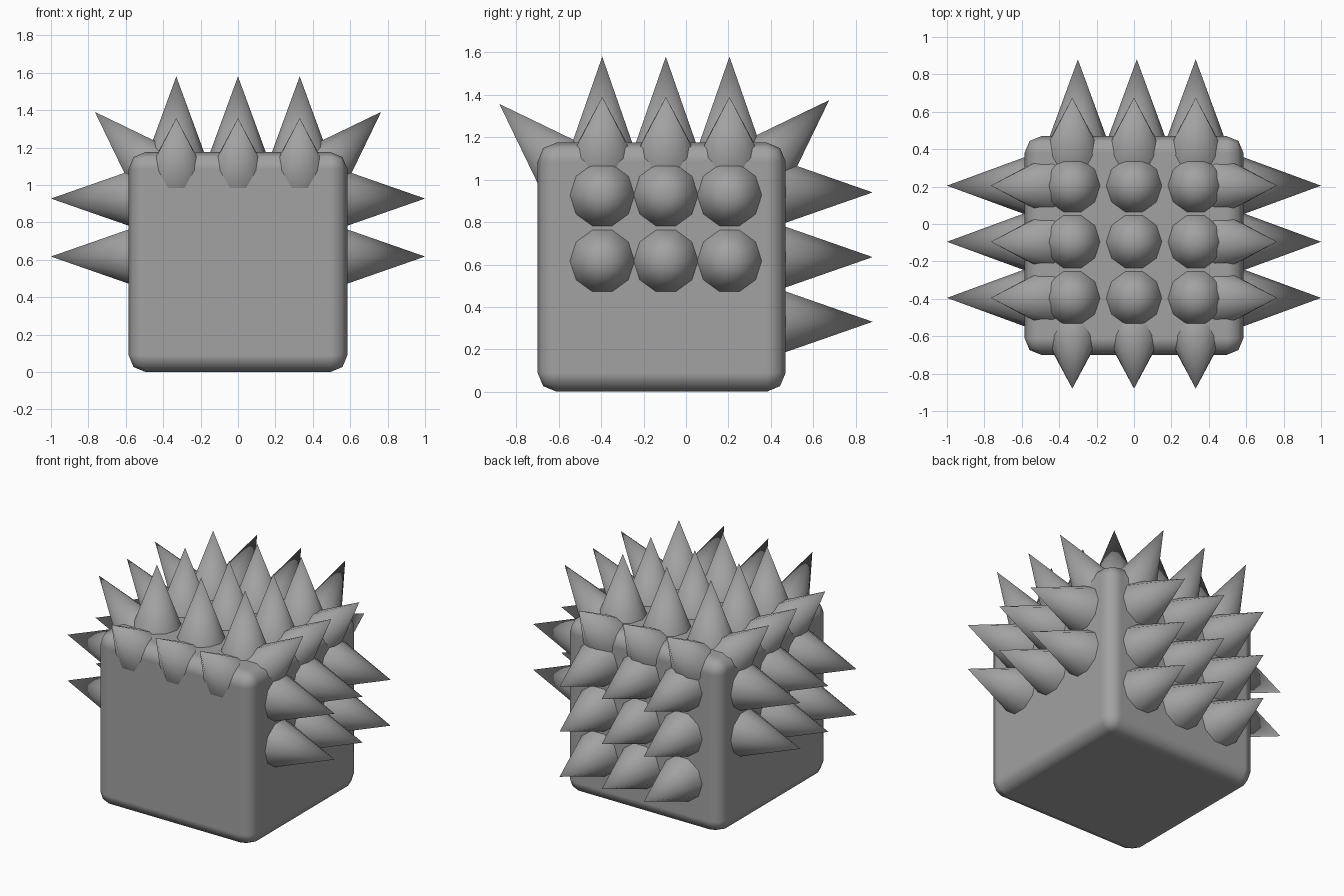
import bpy, bmesh
from mathutils import Vector, Matrix

if "Cube" in bpy.data.objects:
    bpy.data.objects.remove(bpy.data.objects["Cube"])

grey = bpy.data.materials.new("plain_grey")
grey.diffuse_color = (0.36, 0.36, 0.36, 1)
grey.use_nodes = True
grey.node_tree.nodes["Principled BSDF"].inputs["Base Color"].default_value = grey.diffuse_color

LENGTH, RADIUS, SIDES = 0.42, 0.154, 10


def add_object(name, bm):
    mesh = bpy.data.meshes.new(name)
    bm.to_mesh(mesh)
    bm.free()
    mesh.materials.append(grey)
    obj = bpy.data.objects.new(name, mesh)
    bpy.context.collection.objects.link(obj)
    return obj


def spike(name, tip, direction, tangent):
    """Ten-sided cone ending at tip, with a base corner along tangent."""
    d, t = Vector(direction).normalized(), Vector(tangent)
    turn = Matrix((t.cross(d), t, d)).transposed().to_4x4()
    place = Matrix.Translation(Vector(tip) - d * LENGTH / 2) @ turn
    bm = bmesh.new()
    bmesh.ops.create_cone(bm, cap_ends=True, segments=SIDES, radius1=RADIUS,
                          radius2=0, depth=LENGTH, matrix=place)
    for f in bm.faces:
        f.smooth = len(f.verts) < SIDES
    for e in bm.edges:
        e.smooth = all(f.smooth for f in e.link_faces)
    add_object(name, bm)


# Rounded block body
bm = bmesh.new()
bmesh.ops.create_cube(bm, size=1, matrix=Matrix.Translation((0, -0.115, 0.5875))
                      @ Matrix.Diagonal((1.17, 1.17, 1.175, 1)))
for f in bm.faces:
    f.smooth = True
body = add_object("body", bm)
bevel = body.modifiers.new("rounded_edges", 'BEVEL')
bevel.width = 0.09
bevel.segments = 2
bevel.harden_normals = True

X, Y = (1, 0, 0), (0, 1, 0)
columns = (-0.33, 0, 0.33)
rows = (-0.395, -0.095, 0.205)

# Top spikes
for x in columns:
    for y in rows:
        spike("top_spike", (x, y, 1.58), (0, 0, 1), X)

# Slanted spikes on the front and back top edges
for x in columns:
    spike("front_edge_spike", (x, -0.88, 1.357), (0, -1, 1), X)
    spike("back_edge_spike", (x, 0.675, 1.375), (0, 1, 1), X)

# Back spikes
for x in (-0.30, 0.015, 0.33):
    for z in (0.33, 0.635, 0.94):
        spike("back_spike", (x, 0.88, z), (0, 1, 0), X)

# Side spikes and slanted side edge spikes, mirrored
for s in (-1, 1):
    for y in rows:
        spike("side_edge_spike", (s * 0.765, y, 1.39), (s, 0, 1), Y)
        for z in (0.617, 0.927):
            spike("side_spike", (s * 1.0, y, z), (s, 0, 0), Y)
